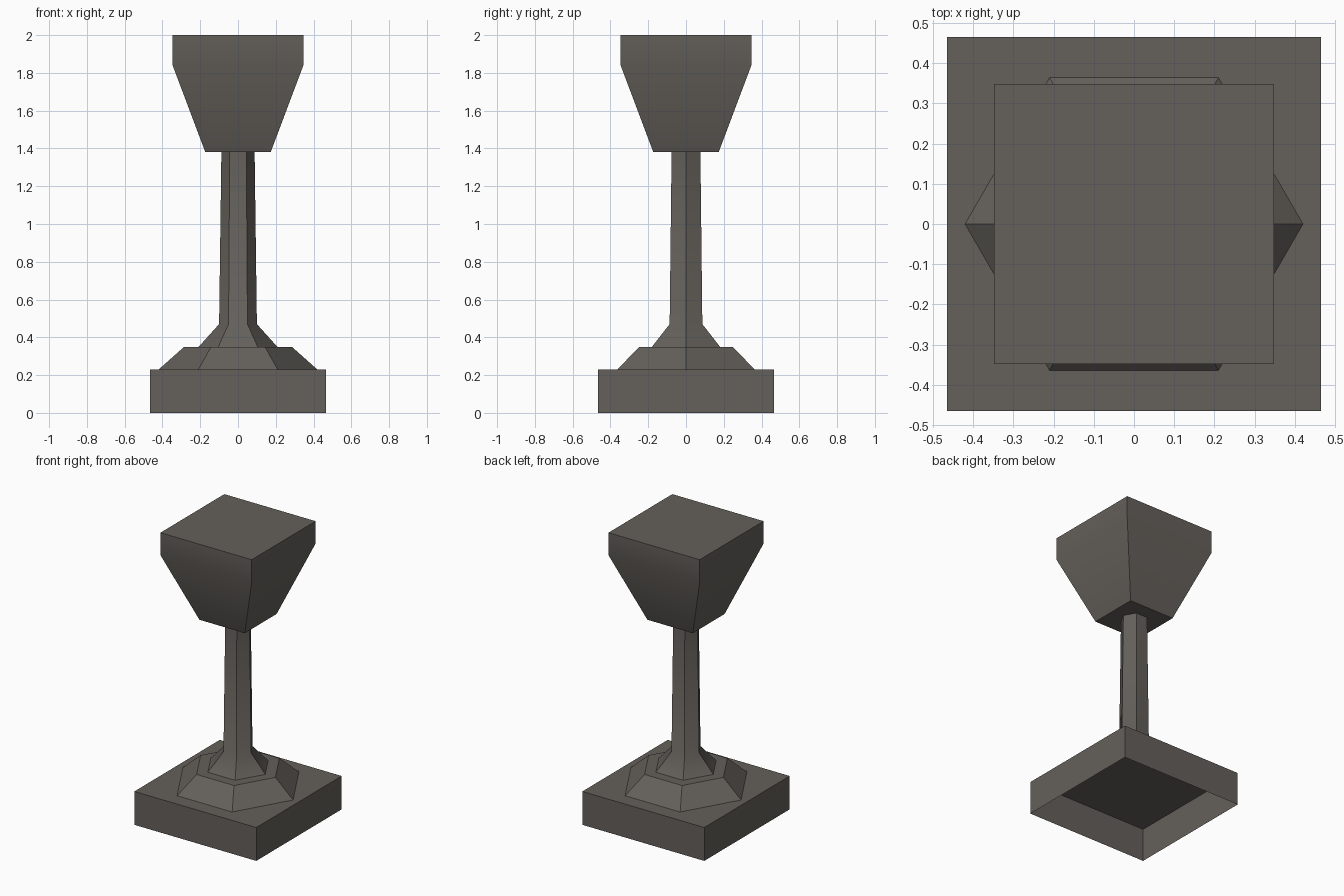
import bpy, bmesh, math

if "Cube" in bpy.data.objects:
    bpy.data.objects.remove(bpy.data.objects["Cube"])

stone = bpy.data.materials.new("dark_stone")
stone.diffuse_color = (0.128, 0.117, 0.104, 1)
stone.use_nodes = True
stone.node_tree.nodes["Principled BSDF"].inputs["Base Color"].default_value = stone.diffuse_color


def lofted(name, sides, turn, rings, cap_bottom=False, cap_top=False):
    """Stack of regular polygon rings given as (radius, z), skinned together."""
    bm = bmesh.new()
    loops = []
    for r, z in rings:
        loops.append([bm.verts.new((r * math.cos(turn + math.tau * i / sides),
                                    r * math.sin(turn + math.tau * i / sides), z))
                      for i in range(sides)])
    for a, b in zip(loops, loops[1:]):
        for i in range(sides):
            j = (i + 1) % sides
            bm.faces.new((a[i], a[j], b[j], b[i]))
    if cap_bottom:
        bm.faces.new(loops[0][::-1])
    if cap_top:
        bm.faces.new(loops[-1])
    mesh = bpy.data.meshes.new(name)
    bm.to_mesh(mesh)
    bm.free()
    mesh.materials.append(stone)
    ob = bpy.data.objects.new(name, mesh)
    bpy.context.collection.objects.link(ob)
    # smooth only the gentle bends
    bpy.ops.object.select_all(action='DESELECT')
    ob.select_set(True)
    bpy.context.view_layer.objects.active = ob
    bpy.ops.object.shade_smooth_by_angle(angle=math.radians(40))
    return ob


D = math.sqrt(2)      # half width -> corner radius of a square
Q = math.pi / 4

# square plinth, open underneath
lofted("plinth", 4, Q, [(0.465 * D, 0), (0.465 * D, 0.23)], cap_top=True)

# hexagonal foot, ledge, flare and tapering stem
lofted("stem", 6, 0, [(0.42, 0.23), (0.285, 0.35), (0.208, 0.35),
                      (0.10, 0.47), (0.088, 1.38)])

# square flared head
lofted("head", 4, Q, [(0.173 * D, 1.38), (0.348 * D, 1.845), (0.348 * D, 2.0)],
       cap_bottom=True, cap_top=True)
